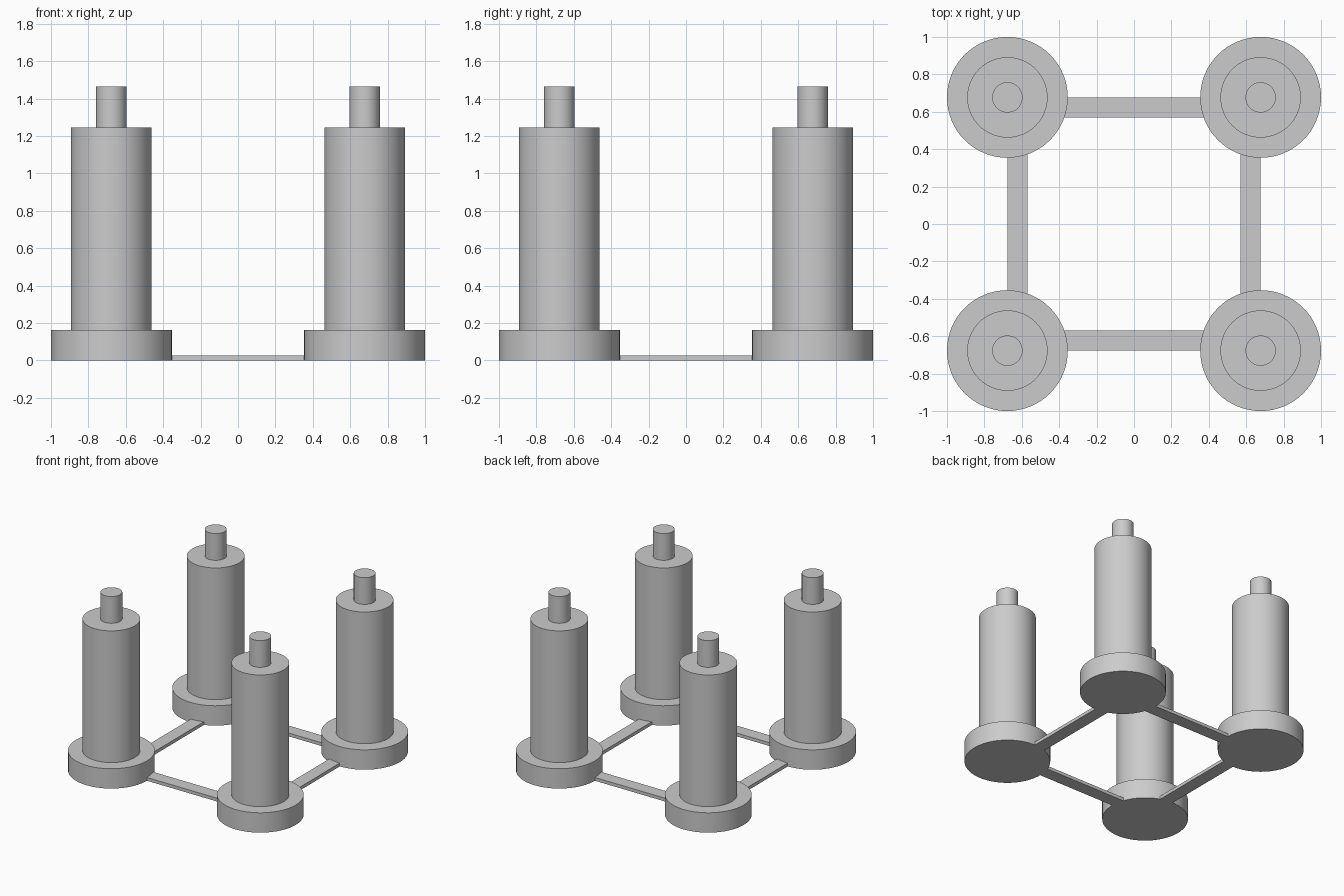
import bpy
from math import radians

cube = bpy.data.objects.get("Cube")
if cube:
    bpy.data.objects.remove(cube, do_unlink=True)

# Single grey material
grey = bpy.data.materials.new("plain_grey")
grey.use_nodes = True
colour = (0.6, 0.6, 0.6, 1)
grey.diffuse_color = colour
grey.node_tree.nodes["Principled BSDF"].inputs["Base Color"].default_value = colour

CENTRE = 0.677     # distance of each post axis from the middle planes
BASE_R = 0.323
BAR_W = 0.107
BAR_H = 0.027


def cylinder(name, x, y, radius, z0, z1):
    bpy.ops.mesh.primitive_cylinder_add(
        vertices=64, radius=radius, depth=z1 - z0, location=(x, y, (z0 + z1) / 2))
    obj = bpy.context.object
    obj.name = name
    obj.data.materials.append(grey)
    bpy.ops.object.shade_smooth_by_angle(angle=radians(30))


def box(name, location, size):
    bpy.ops.mesh.primitive_cube_add(size=1, location=location)
    obj = bpy.context.object
    obj.name = name
    obj.scale = size
    bpy.ops.object.transform_apply(location=False, rotation=False, scale=True)
    obj.data.materials.append(grey)


# Four stepped posts: wide base, tall body, thin pin
for side, sx in (("left", 1), ("right", -1)):
    for end, sy in (("front", -1), ("back", 1)):
        x, y = sx * CENTRE, sy * CENTRE
        cylinder(f"{end}_{side}_base", x, y, BASE_R, 0, 0.163)
        cylinder(f"{end}_{side}_body", x, y, 0.215, 0.163, 1.245)
        cylinder(f"{end}_{side}_pin", x, y, 0.081, 1.245, 1.465)

# Thin floor bars, each lying on the inner side of the post axes
offset = CENTRE - BAR_W / 2
length = 2 * (CENTRE - BASE_R + 0.03)
for name, s in (("front", -1), ("back", 1)):
    box(f"{name}_bar", (0, s * offset, BAR_H / 2), (length, BAR_W, BAR_H))
for name, s in (("left", 1), ("right", -1)):
    box(f"{name}_bar", (s * offset, 0, BAR_H / 2), (BAR_W, length, BAR_H))
